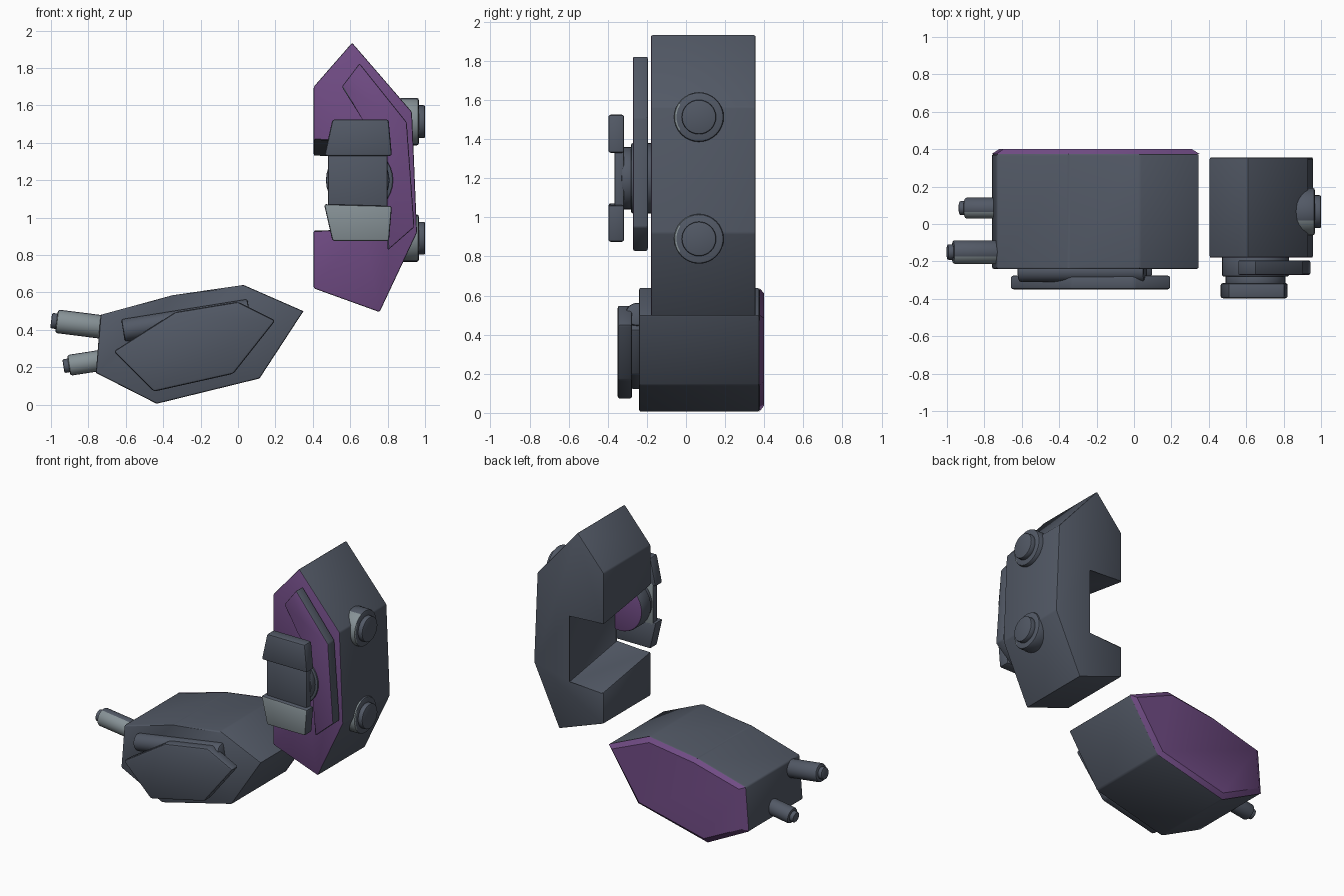
import bpy, bmesh, math
from mathutils import Vector

if "Cube" in bpy.data.objects:
    bpy.data.objects.remove(bpy.data.objects["Cube"])


def make_mat(name, rgb):
    m = bpy.data.materials.new(name)
    m.diffuse_color = (*rgb, 1)
    m.use_nodes = True
    m.node_tree.nodes["Principled BSDF"].inputs["Base Color"].default_value = m.diffuse_color
    return m


SLATE = make_mat("slate", (0.085, 0.10, 0.132))
PURPLE = make_mat("purple", (0.165, 0.072, 0.235))
LIGHT = make_mat("light_grey", (0.24, 0.285, 0.305))


def finish(name, bm, base, accent=None, rule=None):
    """Turn a bmesh into an object; faces matching the rule take the accent."""
    bmesh.ops.recalc_face_normals(bm, faces=bm.faces[:])
    bm.normal_update()
    me = bpy.data.meshes.new(name)
    for m in (base, accent):
        if m:
            me.materials.append(m)
    if accent:
        for f in bm.faces:
            f.material_index = 1 if rule(f.normal) else 0
    bm.to_mesh(me)
    bm.free()
    ob = bpy.data.objects.new(name, me)
    bpy.context.collection.objects.link(ob)
    bpy.context.view_layer.objects.active = ob
    ob.select_set(True)
    bpy.ops.object.shade_smooth_by_angle(angle=math.radians(35))
    ob.select_set(False)
    return ob


def front(n):
    return n.y < -0.7


def back(n):
    return n.y > 0.7


def front_half(n):
    return n.y < -0.3


def prism(name, pts, y0, y1, base, accent=None, rule=None, back_pts=None, bevel=0.01):
    """Extrude an x-z outline from y0 to y1, optionally to a changed back outline."""
    bm = bmesh.new()
    a = [bm.verts.new((x, y0, z)) for x, z in pts]
    b = [bm.verts.new((x, y1, z)) for x, z in (back_pts or pts)]
    bm.faces.new(a)
    bm.faces.new(b[::-1])
    n = len(pts)
    for i in range(n):
        j = (i + 1) % n
        bm.faces.new((a[i], b[i], b[j], a[j]))
    if bevel:
        bmesh.ops.bevel(bm, geom=bm.edges[:], offset=bevel, segments=2,
                        profile=0.5, affect='EDGES')
    return finish(name, bm, base, accent, rule)


def rod(name, p0, p1, r, base, accent=None, rule=None, bevel=0.012):
    """Cylinder between two points with rounded rims."""
    p0, p1 = Vector(p0), Vector(p1)
    d = p1 - p0
    bm = bmesh.new()
    bmesh.ops.create_cone(bm, cap_ends=True, segments=32, radius1=r, radius2=r,
                          depth=d.length)
    rims = [e for e in bm.edges if abs(e.verts[0].co.z - e.verts[1].co.z) < 1e-5]
    bmesh.ops.bevel(bm, geom=rims, offset=bevel, segments=2, profile=0.5, affect='EDGES')
    q = d.to_track_quat('Z', 'Y')
    for v in bm.verts:
        v.co = q @ v.co + (p0 + p1) / 2
    return finish(name, bm, base, accent, rule)


# ---- lying block ----
block = [(-0.735, 0.48), (-0.35, 0.585), (0.03, 0.64), (0.35, 0.50),
         (0.115, 0.14), (-0.435, 0.005), (-0.76, 0.17)]
prism("lying_block", block, -0.24, 0.375, SLATE)

# purple back cover with sloping rim
cx, cz = -0.22, 0.34
inner = [(cx + (x - cx) * 0.93, cz + (z - cz) * 0.90) for x, z in block]
prism("back_cover", block, 0.375, 0.40, PURPLE, back_pts=inner, bevel=0)

# front plate and its mount
plate = [(-0.665, 0.285), (-0.335, 0.495), (0.0, 0.55), (0.20, 0.45),
         (-0.025, 0.165), (-0.45, 0.07)]
prism("front_plate", plate, -0.35, -0.275, SLATE, bevel=0.014)
mount = [(-0.2 + (x + 0.2) * 0.75, 0.32 + (z - 0.32) * 0.8) for x, z in plate]
prism("plate_mount", mount, -0.28, -0.23, SLATE)

# tube lying behind the front plate
rod("front_tube", (-0.615, -0.25, 0.397), (0.06, -0.25, 0.505), 0.06, SLATE, LIGHT, front_half)

# side pegs with small tips
for tag, y, r, x0, z0, x1, z1 in (("upper", -0.15, 0.063, -0.70, 0.412, -0.97, 0.446),
                                  ("lower", 0.085, 0.056, -0.70, 0.242, -0.905, 0.21)):
    d = Vector((x1 - x0, 0, z1 - z0)).normalized()
    end = Vector((x1, y, z1))
    rod(tag + "_peg", (x0, y, z0), end, r, SLATE, LIGHT, front_half)
    rod(tag + "_peg_tip", end - d * 0.01, end + d * 0.029, r * 0.66, SLATE, bevel=0.008)

# ---- standing frame with a slanted notch ----
NOTCH_X = 0.68


def frame_outline(lo, hi):
    return [(0.61, 1.935), (0.93, 1.565), (0.957, 0.92), (0.757, 0.495), (0.405, 0.622),
            (0.405, lo), (NOTCH_X, lo), (NOTCH_X, hi), (0.405, hi), (0.405, 1.70)]


prism("standing_frame", frame_outline(0.933, 1.413), -0.18, 0.356, SLATE, PURPLE, front,
      back_pts=frame_outline(0.845, 1.33), bevel=0.008)

# raised trim on the frame
trim = [(0.65, 1.825), (0.902, 1.51), (0.943, 0.95), (0.80, 0.825), (0.795, 0.95),
        (0.76, 1.42), (0.665, 1.525), (0.555, 1.70)]
prism("frame_trim", trim, -0.272, -0.195, SLATE, PURPLE, front, bevel=0.008)

# hub discs behind the clasp
rod("hub_disc", (0.65, -0.282, 1.2), (0.65, -0.17, 1.2), 0.18, SLATE, PURPLE, front)
rod("hub_core", (0.65, -0.33, 1.2), (0.65, -0.27, 1.2), 0.16, SLATE, PURPLE, front)

# clasp: two caps and a middle plate
prism("clasp_top", [(0.505, 1.525), (0.805, 1.525), (0.823, 1.33), (0.462, 1.33)],
      -0.397, -0.316, SLATE, bevel=0.012)
prism("clasp_bottom", [(0.46, 1.072), (0.823, 1.062), (0.807, 0.875), (0.505, 0.875)],
      -0.397, -0.316, SLATE, LIGHT, front, bevel=0.012)
prism("clasp_middle", [(0.48, 1.36), (0.80, 1.36), (0.80, 1.04), (0.48, 1.04)],
      -0.366, -0.316, SLATE, LIGHT, back)

# round bosses on the frame side
for tag, z in (("upper", 1.513), ("lower", 0.89)):
    rod(tag + "_boss", (0.86, 0.066, z), (0.967, 0.066, z), 0.127, SLATE, LIGHT, front_half)
    rod(tag + "_boss_button", (0.95, 0.066, z), (1.0, 0.066, z), 0.088, SLATE, bevel=0.008)
